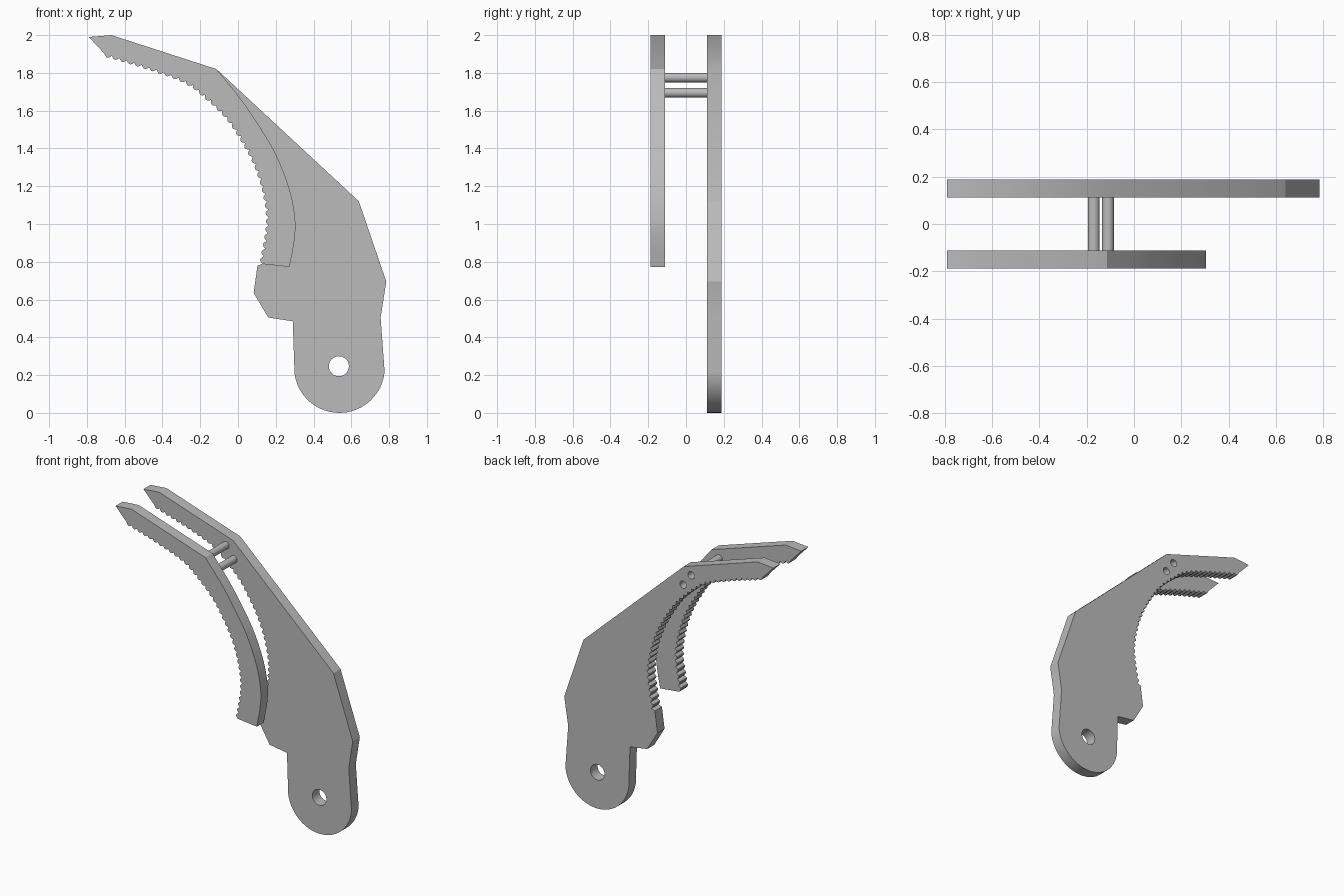
import bpy, math
from mathutils import Vector

if "Cube" in bpy.data.objects:
    bpy.data.objects.remove(bpy.data.objects["Cube"], do_unlink=True)

grey = bpy.data.materials.new("plain grey")
grey.use_nodes = True
grey.diffuse_color = (0.5, 0.5, 0.5, 1)
grey.node_tree.nodes["Principled BSDF"].inputs["Base Color"].default_value = (0.5, 0.5, 0.5, 1)

THICK, GAP = 0.076, 0.15      # plate thickness, plate centre distance from y = 0
PINS = [(-0.17, 1.775), (-0.11, 1.695)]
PIN_R = 0.025


def smooth_path(points, steps=16):
    """Catmull-Rom path through 2D points."""
    p = [Vector(q) for q in points]
    p = [2 * p[0] - p[1]] + p + [2 * p[-1] - p[-2]]
    path = []
    for a, b, c, d in zip(p, p[1:], p[2:], p[3:]):
        for i in range(steps):
            t = i / steps
            path.append(0.5 * (2 * b + (c - a) * t + (2 * a - 5 * b + 4 * c - d) * t * t
                               + (3 * b - a - 3 * c + d) * t ** 3))
    return path + [p[-2]]


def toothed(points, pitch=0.041, depth=0.016, per=5):
    """Evenly spaced rounded teeth along a smooth path, pointing to its left."""
    path = smooth_path(points)
    lengths = [0]
    for a, b in zip(path, path[1:]):
        lengths.append(lengths[-1] + (b - a).length)
    count = round(lengths[-1] / pitch) * per
    result, k = [], 0
    for i in range(count + 1):
        s = lengths[-1] * i / count
        while k < len(path) - 2 and lengths[k + 1] < s:
            k += 1
        step = path[k + 1] - path[k]
        pos = path[k] + step * ((s - lengths[k]) / step.length)
        side = Vector((-step.y, step.x)).normalized()
        result.append(pos + side * depth * (abs(math.sin(math.pi * i / per)) - 0.6))
    return result


def circle(cx, cz, r, start=0, end=360, n=32):
    return [(cx + r * math.cos(math.radians(start + (end - start) * i / n)),
             cz + r * math.sin(math.radians(start + (end - start) * i / n))) for i in range(n + 1)]


def finish(obj):
    obj.data.materials.clear()
    obj.data.materials.append(grey)
    bpy.ops.object.select_all(action='DESELECT')
    obj.select_set(True)
    bpy.context.view_layer.objects.active = obj
    bpy.ops.object.shade_smooth_by_angle(angle=math.radians(25))


def plate(name, loops, y):
    """Extruded outline; the loops after the first are holes."""
    curve = bpy.data.curves.new(name, 'CURVE')
    curve.dimensions = '2D'
    curve.fill_mode = 'BOTH'
    curve.extrude = THICK / 2
    for loop in loops:
        spline = curve.splines.new('POLY')
        spline.points.add(len(loop) - 1)
        for point, (x, z) in zip(spline.points, loop):
            point.co = (x, z, 0, 1)
        spline.use_cyclic_u = True
    obj = bpy.data.objects.new(name, curve)
    bpy.context.collection.objects.link(obj)
    obj.rotation_euler.x = math.pi / 2
    obj.location.y = y
    bpy.ops.object.select_all(action='DESELECT')
    obj.select_set(True)
    bpy.context.view_layer.objects.active = obj
    bpy.ops.object.convert(target='MESH')
    finish(bpy.context.object)


# Shared outlines: toothed inner edge and pointed tip
teeth = toothed([(0.12, 0.79), (0.153, 1.0), (0.137, 1.155), (0.087, 1.315), (0.008, 1.46),
                 (-0.07, 1.57), (-0.18, 1.675), (-0.283, 1.75), (-0.47, 1.82), (-0.71, 1.893)])
tip = [(-0.79, 1.99), (-0.67, 2.0), (-0.114, 1.82)]

# Back plate with rounded foot, pivot hole and pin holes
body = [(0.64, 1.12), (0.785, 0.695), (0.755, 0.505)]
foot = circle(0.537, 0.24, 0.24, -5, -172, 24)
heel = [(0.29, 0.485), (0.16, 0.505), (0.083, 0.635), (0.103, 0.78)]
holes = [circle(0.534, 0.247, 0.053)[:-1]] + [circle(x, z, PIN_R)[:-1] for x, z in PINS]
plate("back_plate", [teeth + tip + body + foot + heel] + holes, GAP)

# Front arm with a curved outer edge
outer = smooth_path([(-0.114, 1.82), (0.008, 1.67), (0.103, 1.533), (0.2, 1.37), (0.273, 1.183),
                     (0.302, 1.03), (0.299, 0.92), (0.273, 0.773)], 6)
plate("front_arm", [teeth + tip + outer[1:]], -GAP)

# Two pins joining the plates
y0, y1 = -GAP, GAP - THICK / 2 + 0.01
for i, (x, z) in enumerate(PINS):
    bpy.ops.mesh.primitive_cylinder_add(vertices=32, radius=PIN_R, depth=y1 - y0,
                                        location=(x, (y0 + y1) / 2, z), rotation=(math.pi / 2, 0, 0))
    pin = bpy.context.object
    pin.name = ("upper_pin", "lower_pin")[i]
    finish(pin)
